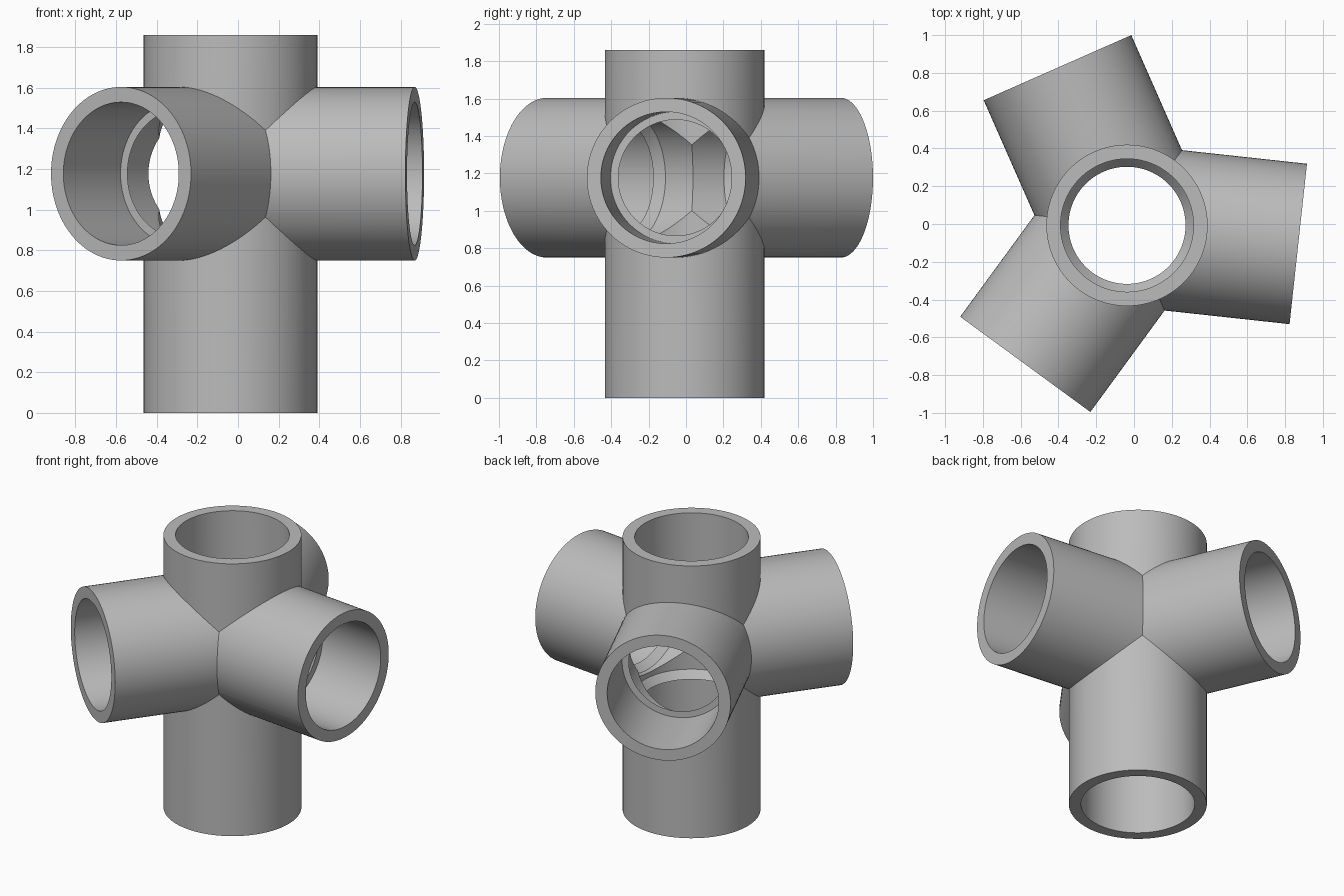
import bpy, bmesh, math
from mathutils import Matrix, Vector

cube = bpy.data.objects.get("Cube")
if cube:
    bpy.data.objects.remove(cube, do_unlink=True)

CENTER = Vector((-0.037, -0.007, 1.177))   # where all the pipe axes meet
OUTER, BORE, LIP = 0.427, 0.352, 0.31
HEIGHT, ARM = 1.86, 0.912
STOP, TAPER = 0.435, 0.385                 # stop lip: flat side, end of its taper
SIDES = 96

grey = bpy.data.materials.new("plain_grey")
grey.use_nodes = True
grey.diffuse_color = (0.5, 0.5, 0.5, 1)
grey.node_tree.nodes["Principled BSDF"].inputs["Base Color"].default_value = (0.5, 0.5, 0.5, 1)


def lathe(name, profile, matrix):
    """Closed solid of revolution around z from (radius, height) points."""
    bm = bmesh.new()
    rings = []
    for r, h in profile:
        rings.append([bm.verts.new((r * math.cos(math.tau * i / SIDES),
                                    r * math.sin(math.tau * i / SIDES), h))
                      for i in range(SIDES)])
    for a, b in zip(rings, rings[1:]):
        for i in range(SIDES):
            j = (i + 1) % SIDES
            bm.faces.new((a[i], a[j], b[j], b[i]))
    bm.faces.new(rings[0][::-1])
    bm.faces.new(rings[-1])
    bmesh.ops.recalc_face_normals(bm, faces=bm.faces)
    bm.transform(matrix)
    mesh = bpy.data.meshes.new(name)
    bm.to_mesh(mesh)
    bm.free()
    mesh.materials.append(grey)
    obj = bpy.data.objects.new(name, mesh)
    bpy.context.collection.objects.link(obj)
    return obj


def combine(target, tool, operation):
    """Apply a boolean with a helper solid, then discard the helper."""
    tool.hide_render = True
    mod = target.modifiers.new(operation, 'BOOLEAN')
    mod.operation, mod.object, mod.solver = operation, tool, 'EXACT'
    bpy.context.view_layer.objects.active = target
    bpy.ops.object.modifier_apply(modifier=mod.name)
    bpy.data.objects.remove(tool, do_unlink=True)


def socket_profile(start, end):
    """Bore with an internal stop lip, tapered on the side near the hub."""
    return [(BORE, start), (BORE, TAPER), (LIP, STOP), (BORE, STOP), (BORE, end)]


# Pipe directions: three level arms, and the long socket pointing down
to_center = Matrix.Translation(CENTER)
arms = [to_center @ Matrix.Rotation(math.radians(a), 4, 'Z') @ Matrix.Rotation(math.pi / 2, 4, 'Y')
        for a in (-6.2, 113.8, 233.8)]
down = to_center @ Matrix.Rotation(math.pi, 4, 'X')

# Outer shell: upright pipe joined with the arms
base = Matrix.Translation((CENTER.x, CENTER.y, 0))
joint = lathe("pipe_joint", [(OUTER, 0), (OUTER, HEIGHT)], base)
for m in arms:
    combine(joint, lathe("arm", [(OUTER, -0.03), (OUTER, ARM)], m), 'UNION')

# Hollow bores: upright one is open at the top, the others end in stop lips
combine(joint, lathe("upright_bore", socket_profile(-0.8, 1.3), down), 'DIFFERENCE')
for m in arms:
    combine(joint, lathe("arm_bore", socket_profile(-0.03, 1.1), m), 'DIFFERENCE')

# Smooth walls with crisp rims and seams
bpy.ops.object.select_all(action='DESELECT')
joint.select_set(True)
bpy.context.view_layer.objects.active = joint
bpy.ops.object.shade_smooth_by_angle(angle=math.radians(25))
